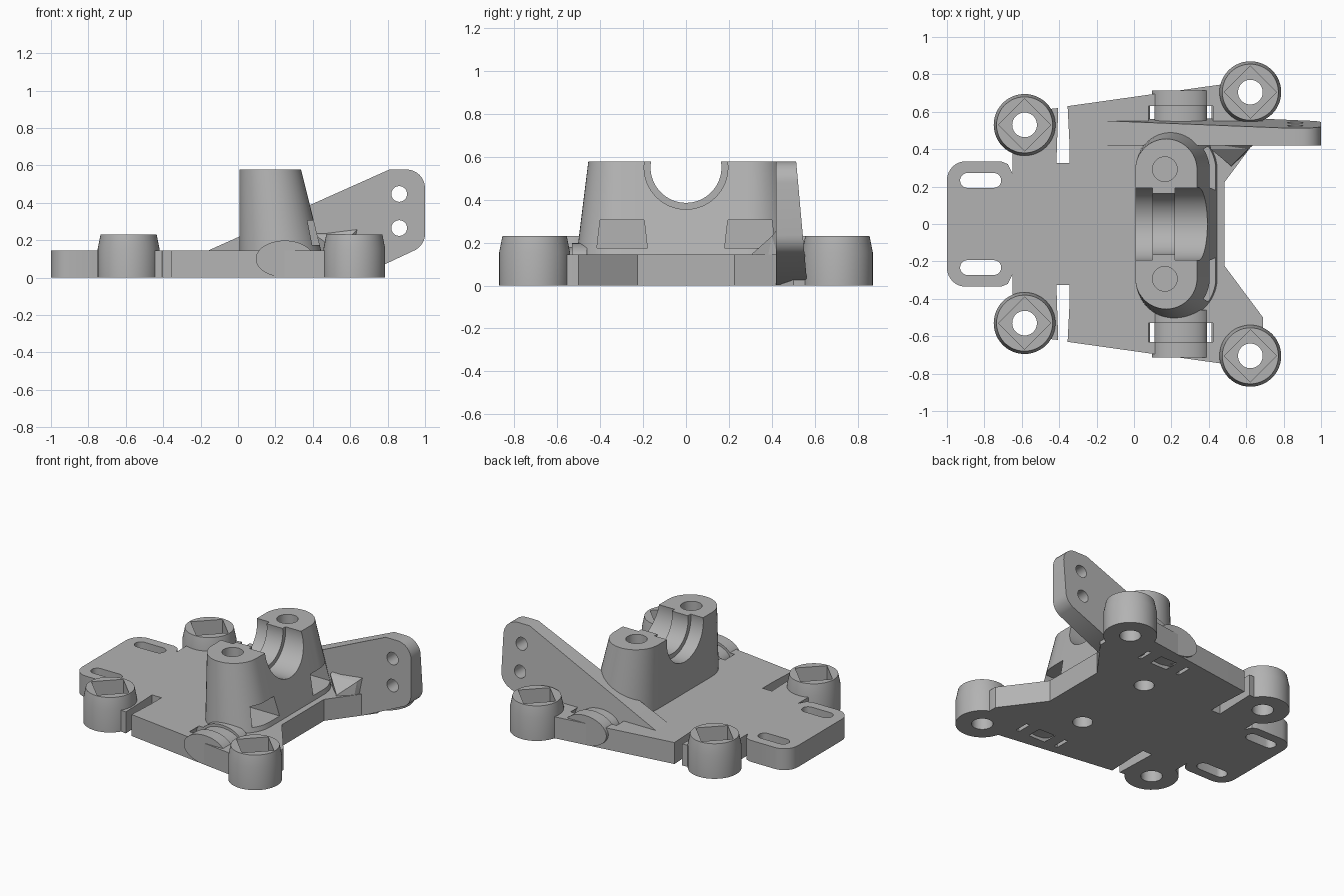
import bpy, bmesh
from math import sin, cos, pi, radians

cube = bpy.data.objects.get("Cube")
if cube:
    bpy.data.objects.remove(cube, do_unlink=True)

grey = bpy.data.materials.new("plain grey")
grey.use_nodes = True
colour = (0.45, 0.45, 0.45, 1)
grey.diffuse_color = colour
grey.node_tree.nodes["Principled BSDF"].inputs["Base Color"].default_value = colour

PLATE_Z = 0.145


def arc(cx, cy, rx, start, end, steps, ry=None):
    ry = rx if ry is None else ry
    angles = [radians(start + (end - start) * i / steps) for i in range(steps + 1)]
    return [(cx + rx * cos(a), cy + ry * sin(a)) for a in angles]


def circle(cx, cy, rx, n=48, ry=None):
    return arc(cx, cy, rx, 0, 360, n, ry)[:-1]


def loft(name, rings):
    """Skin matching rings of 3D points and cap both ends."""
    bm = bmesh.new()
    loops = [[bm.verts.new(p) for p in ring] for ring in rings]
    for a, b in zip(loops, loops[1:]):
        for i in range(len(a)):
            j = (i + 1) % len(a)
            bm.faces.new((a[i], a[j], b[j], b[i]))
    bm.faces.new(loops[0][::-1])
    bm.faces.new(loops[-1])
    bmesh.ops.recalc_face_normals(bm, faces=bm.faces[:])
    mesh = bpy.data.meshes.new(name)
    bm.to_mesh(mesh)
    bm.free()
    mesh.materials.append(grey)
    obj = bpy.data.objects.new(name, mesh)
    bpy.context.collection.objects.link(obj)
    return obj


def upright(name, pts, z0, z1):
    return loft(name, [[(x, y, z) for x, y in pts] for z in (z0, z1)])


def along_y(name, pts, y0, y1):
    return loft(name, [[(x, y, z) for x, z in pts] for y in (y0, y1)])


def along_x(name, pts, x0, x1):
    return loft(name, [[(x, y, z) for y, z in pts] for x in (x0, x1)])


def rect(x0, x1, y0, y1):
    return [(x0, y0), (x1, y0), (x1, y1), (x0, y1)]


def cut(target, cutters):
    """Subtract each cutter, then remove it."""
    for cutter in cutters:
        cutter.hide_render = True
        mod = target.modifiers.new("cut", 'BOOLEAN')
        mod.operation, mod.solver, mod.object = 'DIFFERENCE', 'EXACT', cutter
        bpy.context.view_layer.update()
        graph = bpy.context.evaluated_depsgraph_get()
        mesh = bpy.data.meshes.new_from_object(target.evaluated_get(graph))
        target.modifiers.clear()
        target.data = mesh
        bpy.data.objects.remove(cutter, do_unlink=True)


PODS = [("rear", -0.585, 0.53), ("front", 0.622, 0.705)]
SIDES = [("left", 1), ("right", -1)]
TOWER_HOLE = (0.165, 0.293)
HUB = (0.25, 0.1)


def pod_cutters(x, y):
    diamond = circle(x, y, 0.14, 4)
    return [upright("socket", diamond, 0.1, 0.4),
            upright("bore", circle(x, y, 0.066), -0.1, 0.3)]


def groove_cutter(s):
    # Ring shaped channel for a strap around the hub
    ring = along_y("groove", circle(*HUB, 0.19, 48, 0.106), s * 0.53, s * 0.63)
    cut(ring, [along_y("core", circle(*HUB, 0.14, 48, 0.08), s * 0.5, s * 0.66)])
    return ring


# Base plate with mirrored outline
half = arc(-0.9, 0.235, 0.1, 180, 90, 8) + [
    (-0.71, 0.335), (-0.675, 0.32), (-0.65, 0.27), (-0.65, 0.45), (-0.58, 0.6),
    (-0.405, 0.62), (-0.415, 0.325), (-0.345, 0.325), (-0.345, 0.43), (-0.355, 0.63),
    (0.46, 0.745), (0.62, 0.76), (0.69, 0.6), (0.69, 0.5), (0.485, 0.225)]
outline = half + [(x, -y) for x, y in reversed(half)]
plate = upright("base_plate", outline, 0, PLATE_Z)
for side, s in SIDES:
    cy = s * 0.233
    slot = arc(-0.89, cy, 0.04, 90, 270, 10) + arc(-0.75, cy, 0.04, -90, 90, 10)
    cut(plate, [upright("slot", slot, -0.1, 0.3),
                upright("screw_hole", circle(TOWER_HOLE[0], s * TOWER_HOLE[1], 0.062), -0.1, 0.3),
                groove_cutter(s)])
    # Strap openings through the underside
    for x0, x1 in ((0.085, 0.11), (0.39, 0.415)):
        cut(plate, [upright("strap_gap", rect(x0, x1, s * 0.53, s * 0.63), -0.1, 0.3)])
    for end, x, y in PODS:
        cut(plate, pod_cutters(x, s * y))

# Corner pods with square sockets
parts = [plate]
for side, s in SIDES:
    for end, x, y in PODS:
        levels = [(0.165, 0), (0.165, 0.155), (0.15, 0.23)]
        pod = loft(f"{end}_{side}_pod",
                   [[(px, py, z) for px, py in circle(x, s * y, r)] for r, z in levels])
        cut(pod, pod_cutters(x, s * y))
        parts.append(pod)

    # Oval strap hubs on each flank
    hub = along_y(f"{side}_strap_hub", circle(*HUB, 0.155, 48, 0.098), s * 0.46, s * 0.715)
    cut(hub, [groove_cutter(s)])
    for x0, x1 in ((0.085, 0.11), (0.39, 0.415)):
        cut(hub, [upright("strap_gap", rect(x0, x1, s * 0.53, s * 0.63), -0.1, 0.3)])
    parts.append(hub)


# Tapered bearing tower, vertical on its rear face
def stadium(r, z):
    cx, cy = 0.007 + r, 0.29
    pts = arc(cx, cy, r, 0, 180, 24) + arc(cx, -cy, r, 180, 360, 24)
    return [(x, y, z) for x, y in pts]


tower = loft("bearing_tower", [stadium(0.22, 0.135), stadium(0.165, 0.578)])
bearing = (0, 0.55)
cut(tower, [along_x("bearing_bore", circle(*bearing, 0.165, 64), -0.2, 0.7),
            along_x("rear_step", circle(*bearing, 0.195, 64), -0.2, 0.1),
            along_x("front_step", circle(*bearing, 0.195, 64), 0.22, 0.7)])
for side, s in SIDES:
    hx, hy = TOWER_HOLE[0], s * TOWER_HOLE[1]
    pocket = [(s * 0.18, 0.175), (s * 0.415, 0.175), (s * 0.4, 0.305), (s * 0.195, 0.305)]
    cut(tower, [upright("top_hole", circle(hx, hy, 0.066), 0.33, 0.8),
                upright("lower_hole", circle(hx, hy, 0.062), 0, 0.165),
                along_x("nut_pocket", pocket, 0.09, 0.8)])
parts.append(tower)

# Side bracket: tapered wall with two holes
profile = ([(-0.17, 0.14), (-0.17, 0.05), (0.64, 0.003)]
           + arc(0.9, 0.235, 0.1, -60, 0, 6) + arc(0.9, 0.478, 0.1, 0, 90, 8)
           + [(0.81, 0.578)])
bracket = loft("side_bracket", [[(x, 0.42, z) for x, z in profile],
                                [(x, 0.565 - 0.09 * z, z) for x, z in profile]])
cut(bracket, [along_y("bracket_hole", circle(0.862, z, 0.042, 32), 0.2, 0.8)
              for z in (0.265, 0.447)])
parts.append(bracket)

# Small gusset between bracket and plate
gusset = loft("bracket_gusset", [
    [(0.43, 0.43, 0.13), (0.43, 0.4, 0.13), (0.52, 0.3, 0.13), (0.6, 0.38, 0.13), (0.62, 0.43, 0.13)],
    [(0.41, 0.43, 0.24), (0.41, 0.4, 0.23), (0.52, 0.31, 0.15), (0.61, 0.4, 0.23), (0.65, 0.43, 0.27)]])
bmesh_gusset = bmesh.new()
bmesh_gusset.from_mesh(gusset.data)
bmesh.ops.triangulate(bmesh_gusset, faces=bmesh_gusset.faces[:])
bmesh_gusset.to_mesh(gusset.data)
bmesh_gusset.free()

# Smooth round walls, keep hard edges
for part in parts:
    part.data.polygons.foreach_set("use_smooth", [True] * len(part.data.polygons))
    part.data.set_sharp_from_angle(angle=radians(30))
